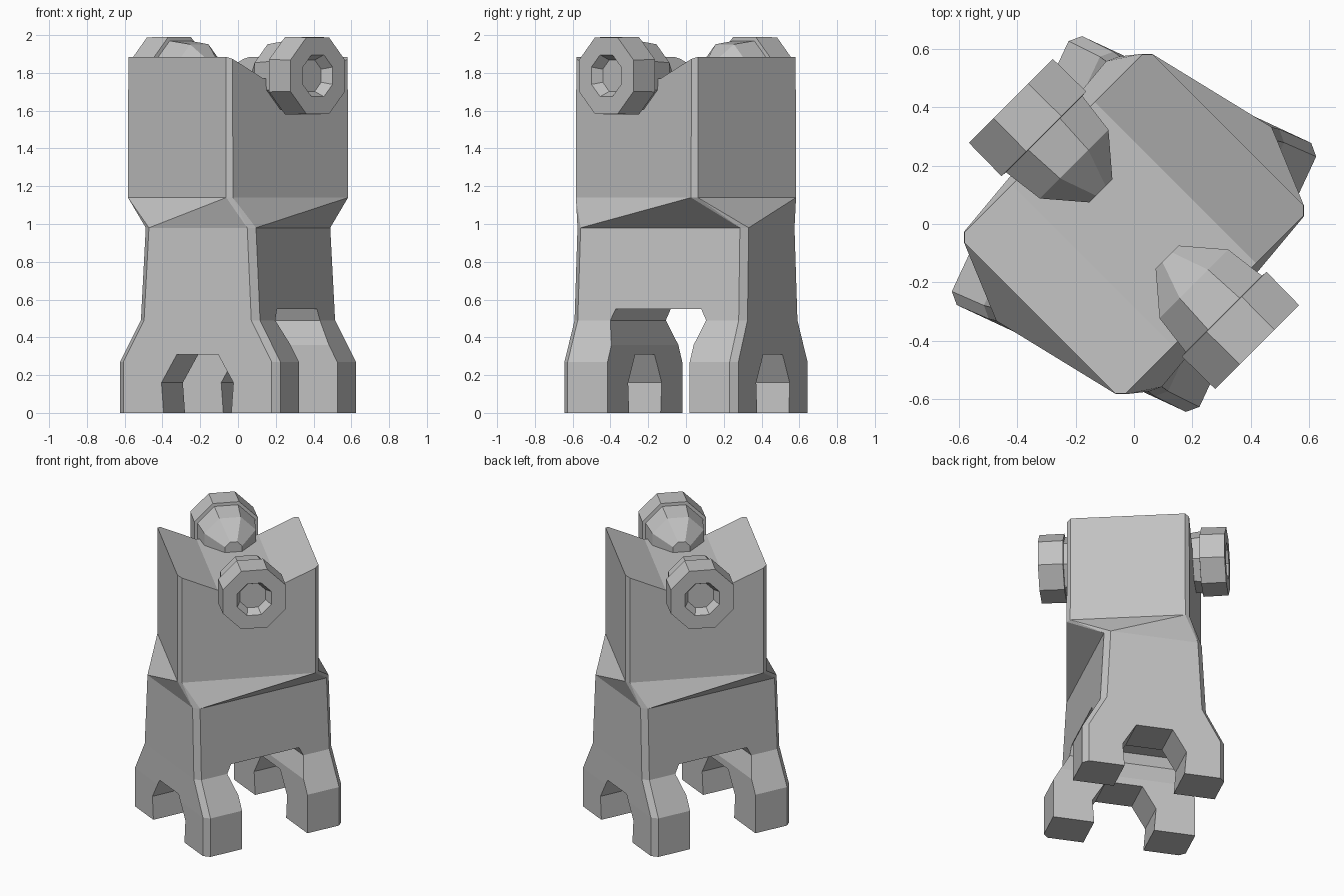
import bpy, bmesh, math
from mathutils import Matrix, Vector

old = bpy.data.objects.get("Cube")
if old:
    bpy.data.objects.remove(old, do_unlink=True)

grey = bpy.data.materials.new("plain_grey")
grey.use_nodes = True
GREY = (0.54, 0.54, 0.54, 1)
grey.diffuse_color = GREY
grey.node_tree.nodes["Principled BSDF"].inputs["Base Color"].default_value = GREY

LOW = Matrix.Rotation(math.radians(-25), 4, "Z")   # yaw of the legs
UP = Matrix.Rotation(math.radians(-45), 4, "Z")    # yaw of the torso and knobs


def loft(name, rings):
    """Skin a stack of equal-length rings into a solid."""
    bm = bmesh.new()
    loops = [[bm.verts.new(p) for p in ring] for ring in rings]
    n = len(loops[0])
    for a, b in zip(loops, loops[1:]):
        for i in range(n):
            j = (i + 1) % n
            bm.faces.new((a[i], a[j], b[j], b[i]))
    bm.faces.new(loops[0])
    bm.faces.new(loops[-1])
    bmesh.ops.triangulate(bm, faces=[f for f in bm.faces if len(f.verts) == 4])
    bmesh.ops.recalc_face_normals(bm, faces=bm.faces)
    mesh = bpy.data.meshes.new(name)
    bm.to_mesh(mesh)
    bm.free()
    mesh.materials.append(grey)
    ob = bpy.data.objects.new(name, mesh)
    bpy.context.collection.objects.link(ob)
    return ob


def ring(hx, hy, z, yaw, c):
    """Rectangle with chamfered corners."""
    pts = [(hx, c - hy), (hx, hy - c), (hx - c, hy), (c - hx, hy),
           (-hx, hy - c), (-hx, c - hy), (c - hx, -hy), (hx - c, -hy)]
    return [yaw @ Vector((x, y, z)) for x, y in pts]


def cut(target, outline, axis, yaw):
    """Cut a symmetric outline (half width, z) right through the target."""
    pts = outline + [(-w, z) for w, z in reversed(outline)]
    ends = []
    for d in (-1, 1):
        ends.append([yaw @ Vector((d, w, z) if axis == "X" else (w, d, z)) for w, z in pts])
    cutter = loft("cutter", ends)
    cutter.hide_render = True
    mod = target.modifiers.new("cut", "BOOLEAN")
    mod.operation, mod.solver, mod.object = "DIFFERENCE", "EXACT", cutter
    bpy.context.view_layer.objects.active = target
    bpy.ops.object.modifier_apply(modifier=mod.name)
    bpy.data.objects.remove(cutter, do_unlink=True)


# Body: splayed legs, waist, then the torso turned a little further
body = loft("body", [
    ring(0.468, 0.508, 0, LOW, 0.035), ring(0.468, 0.508, 0.27, LOW, 0.035),
    ring(0.348, 0.505, 0.49, LOW, 0.035), ring(0.322, 0.5, 0.98, LOW, 0.035),
    ring(0.393, 0.456, 1.14, UP, 0.025), ring(0.39, 0.456, 1.885, UP, 0.025)])

# Openings between the legs, and the valley along the top
cut(body, [(0.24, -0.1), (0.24, 0.36), (0.28, 0.49), (0.25, 0.55)], "X", LOW)
cut(body, [(0.19, -0.1), (0.21, 0.16), (0.12, 0.31)], "Y", LOW)
cut(body, [(0.2, 1.77), (0.457, 1.886), (0.457, 2.2)], "X", UP)

# Knobs: domed hub, eight-sided disc, recessed socket (distance out, radius)
PROFILE = [(0.16, 0.06), (0.29, 0.18), (0.435, 0.2), (0.437, 0.222),
           (0.597, 0.22), (0.597, 0.12), (0.54, 0.09)]
for side, name in ((1, "front_knob"), (-1, "back_knob")):
    rings = []
    for out, r in PROFILE:
        angles = [math.tau * (i + 0.5) / 8 for i in range(8)]
        rings.append([UP @ Vector((side * out, r * math.cos(a), 1.785 + r * math.sin(a)))
                      for a in angles])
    loft(name, rings)
